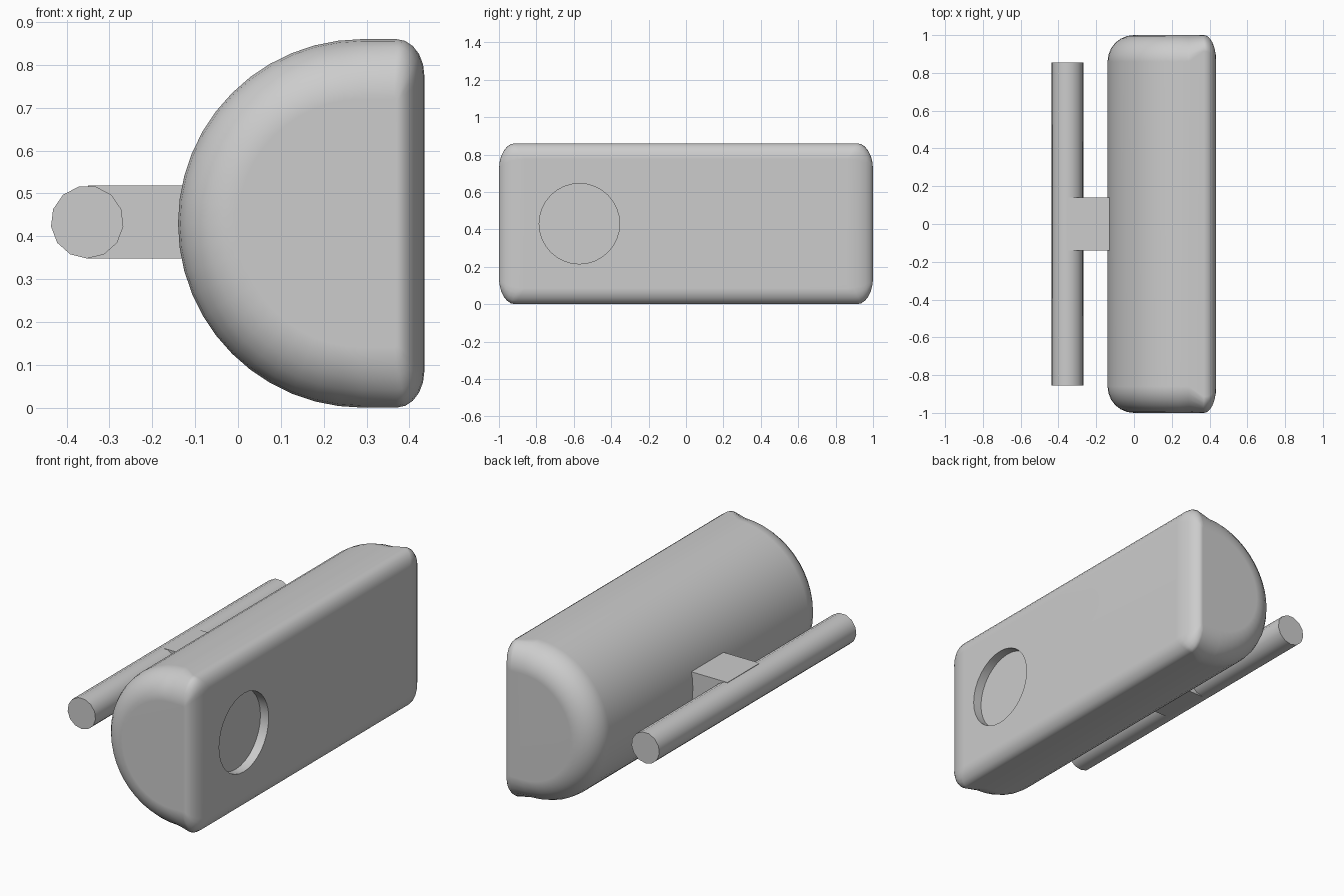
import bpy, bmesh
from math import sin, cos, pi, radians
from mathutils import Matrix

cube = bpy.data.objects.get("Cube")
if cube:
    bpy.data.objects.remove(cube)

# Single plain material
grey = bpy.data.materials.new("light_grey")
grey.use_nodes = True
colour = (0.604, 0.604, 0.604, 1)
grey.diffuse_color = colour
grey.node_tree.nodes["Principled BSDF"].inputs["Base Color"].default_value = colour

MID_Z = 0.43       # height of the centre line
RADIUS = 0.43      # radius of the rounded side
ARC_X = 0.29       # centre of the rounded side
FLAT_X = 0.435     # flat side
END_BEVEL = 0.14


def finish(name, bm):
    bmesh.ops.recalc_face_normals(bm, faces=bm.faces)
    mesh = bpy.data.meshes.new(name)
    bm.to_mesh(mesh)
    bm.free()
    obj = bpy.data.objects.new(name, mesh)
    bpy.context.collection.objects.link(obj)
    mesh.materials.append(grey)
    return obj


def activate(obj):
    bpy.ops.object.select_all(action="DESELECT")
    obj.select_set(True)
    bpy.context.view_layer.objects.active = obj


def smooth(obj, degrees):
    activate(obj)
    bpy.ops.object.shade_smooth_by_angle(angle=radians(degrees))


def d_section(inset, arc_steps=24, corner_steps=5):
    """D-shaped outline as (x, z, end bevel width); inset runs from 0 to 1."""
    r = RADIUS - END_BEVEL * inset
    right = FLAT_X - 0.065 * inset
    shrink = 1 - 0.9 * inset
    cx, cz = 0.065 * shrink, 0.085 * shrink
    points = []
    for i in range(arc_steps + 1):
        a = pi / 2 + pi * i / arc_steps
        points.append((ARC_X + r * cos(a), r * sin(a), END_BEVEL))
    corner = []
    for i in range(corner_steps + 1):
        a = pi / 2 * i / corner_steps
        width = END_BEVEL + (0.085 - END_BEVEL) * sin(a)
        corner.append((right - cx + cx * cos(a), r - cz + cz * sin(a), width))
    points += [(x, -z, w) for x, z, w in reversed(corner)]
    points += corner
    return points


# Body: D section lofted along y with rounded ends
bm = bmesh.new()
steps = 6
rings = []
for side in (-1, 1):
    angles = [pi / 2 * i / steps for i in range(steps + 1)]
    for a in (angles if side < 0 else reversed(angles)):
        section = d_section(1 - sin(a))
        rings.append([bm.verts.new((x, side * (1 - w * (1 - cos(a))), MID_Z + z))
                      for x, z, w in section])
for lower, upper in zip(rings, rings[1:]):
    for i in range(len(lower)):
        j = (i + 1) % len(lower)
        bm.faces.new((lower[i], lower[j], upper[j], upper[i]))
bm.faces.new(rings[0])
bm.faces.new(rings[-1])
body = finish("body", bm)

# Round shallow recess cut into the flat side
bm = bmesh.new()
bmesh.ops.create_cone(bm, cap_ends=True, segments=32, radius1=0.215, radius2=0.215, depth=0.2,
                      matrix=Matrix.Translation((FLAT_X + 0.05, -0.57, MID_Z))
                      @ Matrix.Rotation(pi / 2, 4, "Y"))
cutter = finish("recess_cutter", bm)
cutter.hide_render = True
cut = body.modifiers.new("recess", "BOOLEAN")
cut.operation = "DIFFERENCE"
cut.solver = "EXACT"
cut.object = cutter
activate(body)
bpy.ops.object.modifier_apply(modifier=cut.name)
bpy.data.objects.remove(cutter)
smooth(body, 35)
weighted = body.modifiers.new("even_shading", "WEIGHTED_NORMAL")
weighted.keep_sharp = True

# Handle bar
bm = bmesh.new()
bmesh.ops.create_cone(bm, cap_ends=True, segments=13, radius1=0.085, radius2=0.085, depth=1.71,
                      matrix=Matrix.Translation((-0.352, 0, 0.433))
                      @ Matrix.Rotation(pi / 2, 4, "X") @ Matrix.Rotation(pi, 4, "Z"))
smooth(finish("handle_bar", bm), 35)

# Block joining the bar to the body
bm = bmesh.new()
bmesh.ops.create_cube(bm, size=1, matrix=Matrix.Translation((-0.175, 0, 0.433))
                      @ Matrix.Diagonal((0.35, 0.28, 0.17, 1)))
finish("handle_bracket", bm)
